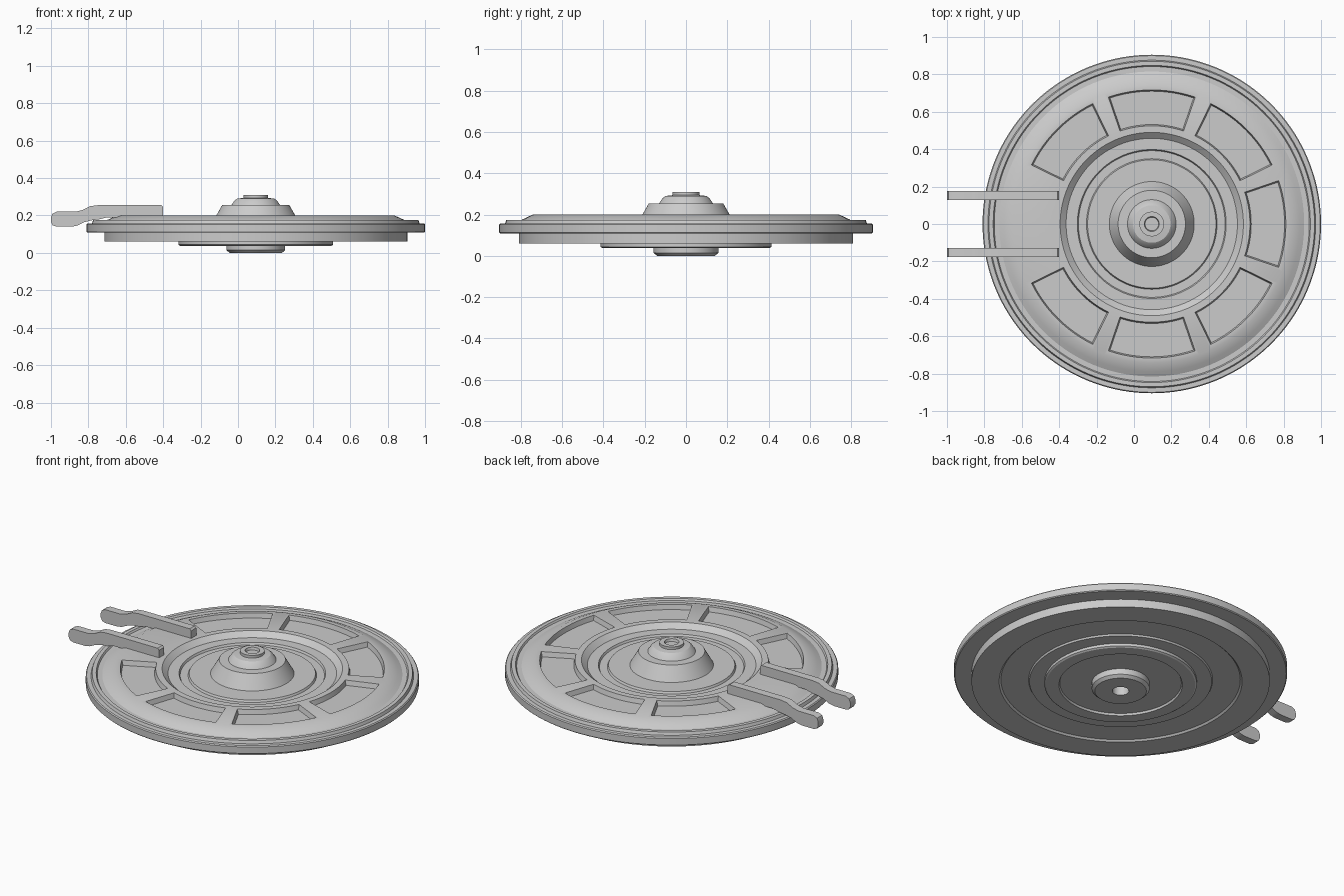
import bpy, bmesh, math
from mathutils import Matrix, Vector

CENTRE_X = 0.095
SEGMENTS = 144

cube = bpy.data.objects.get("Cube")
if cube:
    bpy.data.objects.remove(cube, do_unlink=True)

grey = bpy.data.materials.new("light grey")
grey.use_nodes = True
grey.diffuse_color = (0.6, 0.6, 0.6, 1)
grey.node_tree.nodes["Principled BSDF"].inputs["Base Color"].default_value = grey.diffuse_color


def make_object(name, bm):
    bmesh.ops.recalc_face_normals(bm, faces=bm.faces)
    mesh = bpy.data.meshes.new(name)
    bm.to_mesh(mesh)
    bm.free()
    mesh.materials.append(grey)
    obj = bpy.data.objects.new(name, mesh)
    bpy.context.collection.objects.link(obj)
    return obj


def activate(obj):
    bpy.ops.object.select_all(action='DESELECT')
    obj.select_set(True)
    bpy.context.view_layer.objects.active = obj


def smooth(obj):
    activate(obj)
    bpy.ops.object.shade_smooth_by_angle(angle=math.radians(25))


def lathe(name, profile):
    """Spin (radius, height) points around the disc axis."""
    bm = bmesh.new()
    verts = [bm.verts.new((r, 0, z)) for r, z in profile]
    edges = [bm.edges.new(pair) for pair in zip(verts, verts[1:])]
    bmesh.ops.spin(bm, geom=verts + edges, cent=(0, 0, 0), axis=(0, 0, 1),
                   angle=math.tau, steps=SEGMENTS, use_duplicate=False)
    bmesh.ops.remove_doubles(bm, verts=bm.verts, dist=0.0002)
    bmesh.ops.transform(bm, matrix=Matrix.Translation((CENTRE_X, 0, 0)), verts=bm.verts)
    return make_object(name, bm)


def sector(inset, z, bearing):
    """Outline of one panel pocket, shrunk by inset, at height z."""
    points = []
    for r, turn in ((0.525 + inset, 1), (0.717 - inset, -1)):
        half = math.radians(18.9) - inset / r
        for i in range(13):
            a = bearing + turn * half * (i / 6 - 1)
            points.append((CENTRE_X + r * math.cos(a), r * math.sin(a), z))
    return points


# Disc body: underside from the hub outward, over the rim, back to the dome
body = lathe("disc_body", [
    (0, 0.06), (0.045, 0.06), (0.045, 0), (0.14, 0), (0.157, 0.015), (0.157, 0.05),
    (0.33, 0.05), (0.335, 0.038), (0.405, 0.038), (0.414, 0.044), (0.414, 0.06),
    (0.495, 0.06), (0.5, 0.07), (0.65, 0.07), (0.66, 0.06), (0.81, 0.06),
    (0.81, 0.108), (0.9, 0.108), (0.905, 0.113), (0.905, 0.152), (0.9, 0.158),
    (0.876, 0.158), (0.87, 0.175), (0.848, 0.175), (0.842, 0.165), (0.815, 0.165),
    (0.79, 0.178), (0.742, 0.2), (0.49, 0.2), (0.458, 0.172), (0.398, 0.172),
    (0.392, 0.16), (0.349, 0.16), (0.343, 0.172), (0.227, 0.172), (0.18, 0.255),
    (0.13, 0.255), (0.115, 0.278), (0.1, 0.29), (0.066, 0.294), (0.066, 0.31),
    (0.04, 0.31), (0.036, 0.295), (0, 0.295)])

# Panel pockets: seven sectors, with the arm side left solid
bm = bmesh.new()
for k in range(-3, 4):
    bearing = k * math.pi / 4
    low = [bm.verts.new(p) for p in sector(0.007, 0.172, bearing)]
    high = [bm.verts.new(p) for p in sector(-0.003, 0.212, bearing)]
    bm.faces.new(low)
    bm.faces.new(high)
    for i in range(len(low)):
        j = (i + 1) % len(low)
        bm.faces.new((low[i], low[j], high[j], high[i]))
cutter = make_object("panel_cutter", bm)
cutter.hide_render = True
cut = body.modifiers.new("panel_pockets", 'BOOLEAN')
cut.operation = 'DIFFERENCE'
cut.solver = 'EXACT'
cut.object = cutter
activate(body)
bpy.ops.object.modifier_apply(modifier=cut.name)
bpy.data.objects.remove(cutter, do_unlink=True)
smooth(body)

# Arms: a side profile with a raised inner bar and a dropped, rounded tip
ARM = [(-0.4, 0.19), (-0.4, 0.245), (-0.41, 0.255), (-0.75, 0.255), (-0.79, 0.25),
       (-0.83, 0.23), (-0.87, 0.22), (-0.97, 0.22), (-0.992, 0.21), (-1, 0.19),
       (-1, 0.165), (-0.99, 0.147), (-0.97, 0.14), (-0.89, 0.14), (-0.86, 0.146),
       (-0.82, 0.165), (-0.78, 0.175), (-0.74, 0.18), (-0.7, 0.19)]
for name, y in (("left_arm", 0.152), ("right_arm", -0.152)):
    bm = bmesh.new()
    face = bm.faces.new([bm.verts.new((x, y - 0.024, z)) for x, z in ARM])
    side = bmesh.ops.extrude_face_region(bm, geom=[face])["geom"]
    bmesh.ops.translate(bm, vec=Vector((0, 0.048, 0)),
                        verts=[v for v in side if isinstance(v, bmesh.types.BMVert)])
    smooth(make_object(name, bm))
